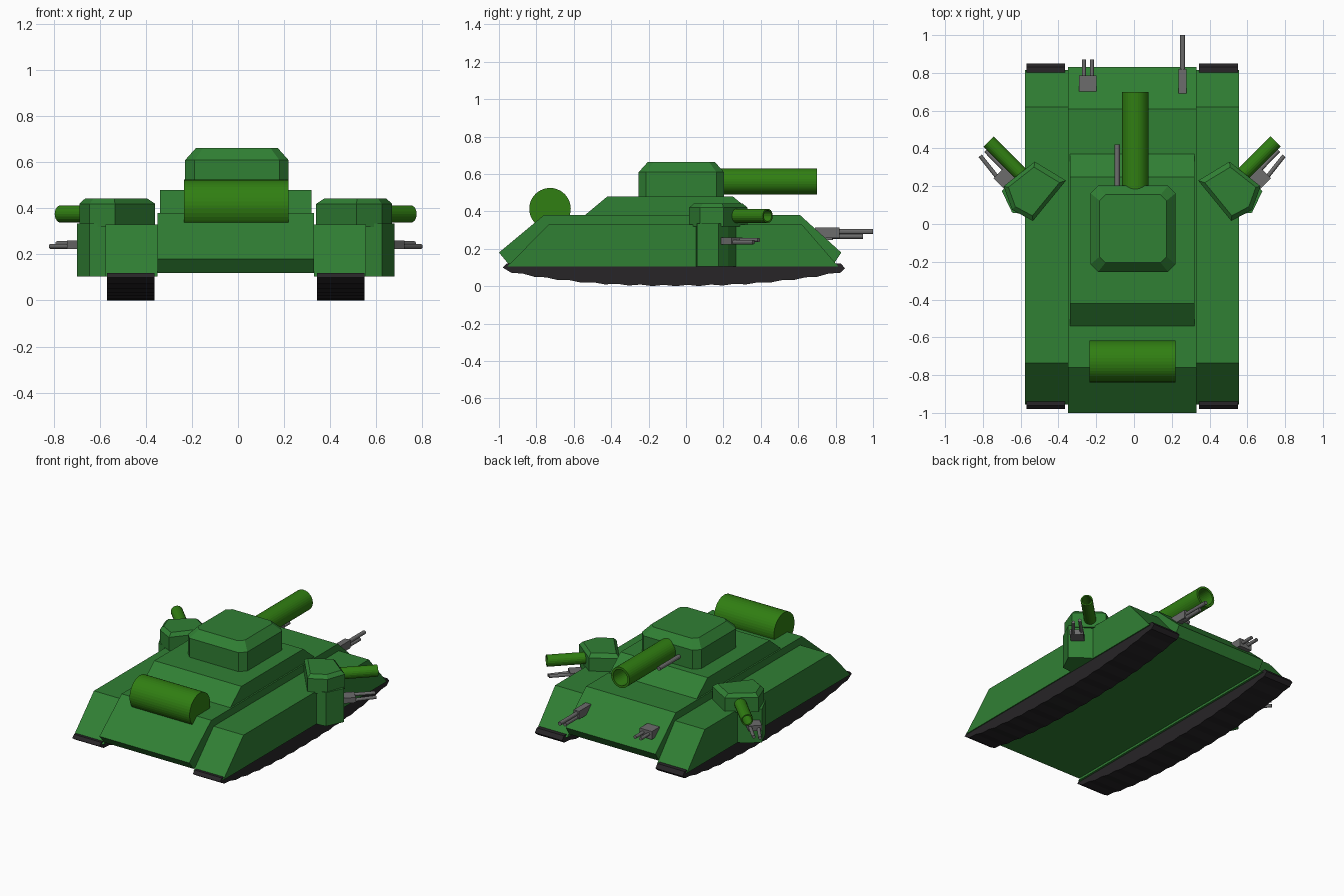
import bpy, bmesh, math
from mathutils import Vector, Matrix

if "Cube" in bpy.data.objects:
    bpy.data.objects.remove(bpy.data.objects["Cube"])

CX = -0.01  # symmetry plane of the hull


def mat(name, c):
    m = bpy.data.materials.new(name)
    m.diffuse_color = (*c, 1)
    m.use_nodes = True
    m.node_tree.nodes["Principled BSDF"].inputs["Base Color"].default_value = m.diffuse_color
    return m


GREEN = mat("armour_green", (0.030, 0.215, 0.034))
OLIVE = mat("olive_green", (0.030, 0.210, 0.006))
BLACK = mat("track_black", (0.020, 0.018, 0.020))
STEEL = mat("gun_grey", (0.15, 0.15, 0.15))


def finish(bm, name, m):
    bmesh.ops.recalc_face_normals(bm, faces=bm.faces)
    me = bpy.data.meshes.new(name)
    bm.to_mesh(me)
    bm.free()
    me.materials.append(m)
    ob = bpy.data.objects.new(name, me)
    bpy.context.collection.objects.link(ob)
    return ob


def loft(name, rings, m):
    """Closed solid through rings with equal point counts."""
    bm = bmesh.new()
    vs = [[bm.verts.new(p) for p in r] for r in rings]
    n = len(vs[0])
    for a, b in zip(vs, vs[1:]):
        for i in range(n):
            j = (i + 1) % n
            bm.faces.new((a[i], a[j], b[j], b[i]))
    bm.faces.new(vs[0])
    bm.faces.new(vs[-1])
    return finish(bm, name, m)


def side_profile(name, yz, x0, x1, m):
    return loft(name, [[(x, y, z) for y, z in yz] for x in (x0, x1)], m)


def turret(name, plan, z0, z1, z2, k):
    """Upright walls from z0 to z1, then a bevelled roof shrunk by k."""
    cx = sum(p[0] for p in plan) / len(plan)
    cy = sum(p[1] for p in plan) / len(plan)
    roof = [(cx + (x - cx) * k, cy + (y - cy) * k, z2) for x, y in plan]
    return loft(name, [[(x, y, z0) for x, y in plan],
                       [(x, y, z1) for x, y in plan], roof], GREEN)


def rod(name, a, b, r, m, sides=12, bore=0.0):
    """Cylinder from a to b, optionally bored out at the b end."""
    a, b = Vector(a), Vector(b)
    d = b - a
    mtx = Matrix.Translation((a + b) / 2) @ d.to_track_quat('Z', 'Y').to_matrix().to_4x4()
    bm = bmesh.new()
    bmesh.ops.create_cone(bm, cap_ends=True, segments=sides, radius1=r,
                          radius2=r, depth=d.length)
    if bore:
        end = max(bm.faces, key=lambda f: f.calc_center_median().z)
        bmesh.ops.inset_region(bm, faces=[end], thickness=r * 0.22)
        inner = bmesh.ops.extrude_face_region(bm, geom=[end])['geom']
        bmesh.ops.translate(bm, vec=(0, 0, -bore),
                            verts=[v for v in inner if isinstance(v, bmesh.types.BMVert)])
        if end.is_valid:
            bm.faces.remove(end)
    bm.transform(mtx)
    return finish(bm, name, m)


def box(name, c, size, m, angle=0):
    bm = bmesh.new()
    bmesh.ops.create_cube(bm, size=1)
    bm.transform(Matrix.Translation(c) @ Matrix.Rotation(angle, 4, 'Z') @ Matrix.Diagonal((*size, 1)))
    return finish(bm, name, m)


# Central hull and raised deck
side_profile("hull", [(-1, .18), (-.76, .38), (.61, .38), (.83, .18), (.79, .12), (-.95, .12)],
             -.35, .33, GREEN)
side_profile("upper_deck", [(-.55, .37), (-.54, .38), (-.42, .48), (.25, .48), (.37, .38), (.37, .37)],
             -.34, .32, GREEN)

# Track outline: shallow curved underside with small cleats
N = 28
track = [(-.96, .12), (-.98, .10)]
for i in range(N + 1):
    t = -1 + 2 * i / N
    track.append((-.055 + .88 * t, .072 * abs(t) ** 2.4 + (.007 if i % 2 else 0)))
track += [(.85, .095), (.83, .12)]

# Main turret with cut corners
tx, ty, hx, hy, c = -.005, -.025, .225, .228, .04
plan = [(-hx, -hy + c), (-hx + c, -hy), (hx - c, -hy), (hx, -hy + c),
        (hx, hy - c), (hx - c, hy), (-hx + c, hy), (-hx, hy - c)]
turret("main_turret", [(tx + x, ty + y) for x, y in plan], .48, .61, .663, .79)
rod("main_gun", (.007, .15, .56), (.007, .70, .56), .07, OLIVE, 32, .3)
rod("coaxial_gun", (-.088, .15, .54), (-.088, .42, .54), .014, STEEL)

# Drum on the sloped plate at the -y end
rod("drum", (-.235, -.727, .414), (.22, -.727, .414), .111, OLIVE, 40)

# Mirrored side parts
for s, tag in ((1, "right"), (-1, "left")):
    def X(x):  # offset from the hull symmetry plane
        return CX + s * x

    side_profile(tag + "_track_guard", [(-.955, .105), (-.735, .33), (.62, .33), (.815, .105)],
                 X(.34), X(.567), GREEN)
    side_profile(tag + "_track", track, X(.354), X(.56), BLACK)
    turret(tag + "_side_turret",
           [(X(x), y) for x, y in [(.35, .23), (.515, .33), (.68, .20), (.635, .075), (.525, .016)]],
           .32, .42, .443, .82)
    base = [(.54, .05), (.635, .06), (.69, .175), (.635, .225), (.54, .285)]
    loft(tag + "_turret_base", [[(X(x), y, z) for x, y in base] for z in (.105, .335)], GREEN)
    rod(tag + "_side_gun", (X(.55), .227, .376), (X(.76), .437, .376), .038, OLIVE, 20, .15)
    box(tag + "_twin_mount", (X(.667), .235, .242), (.085, .105, .036), STEEL, -s * math.pi / 4)
    for k, o in enumerate((-.02, .02)):
        z = .247 - .012 * k
        rod(f"{tag}_twin_barrel_{k}", (X(.68 + o), .25 - o, z), (X(.79 + o * .7), .375 - o * .7, z),
            .011, STEEL)

# Guns on the sloped plate at the +y end
box("stacked_mount", (.257, .755, .285), (.042, .13, .055), STEEL)
rod("stacked_barrel_upper", (.257, .78, .292), (.257, 1, .292), .013, STEEL)
rod("stacked_barrel_lower", (.257, .78, .266), (.257, .945, .266), .013, STEEL)
box("paired_mount", (-.245, .743, .275), (.092, .085, .055), STEEL)
for k, x in enumerate((-.265, -.223)):
    rod(f"paired_barrel_{k}", (x, .75, .278), (x, .87, .278), .011, STEEL)
